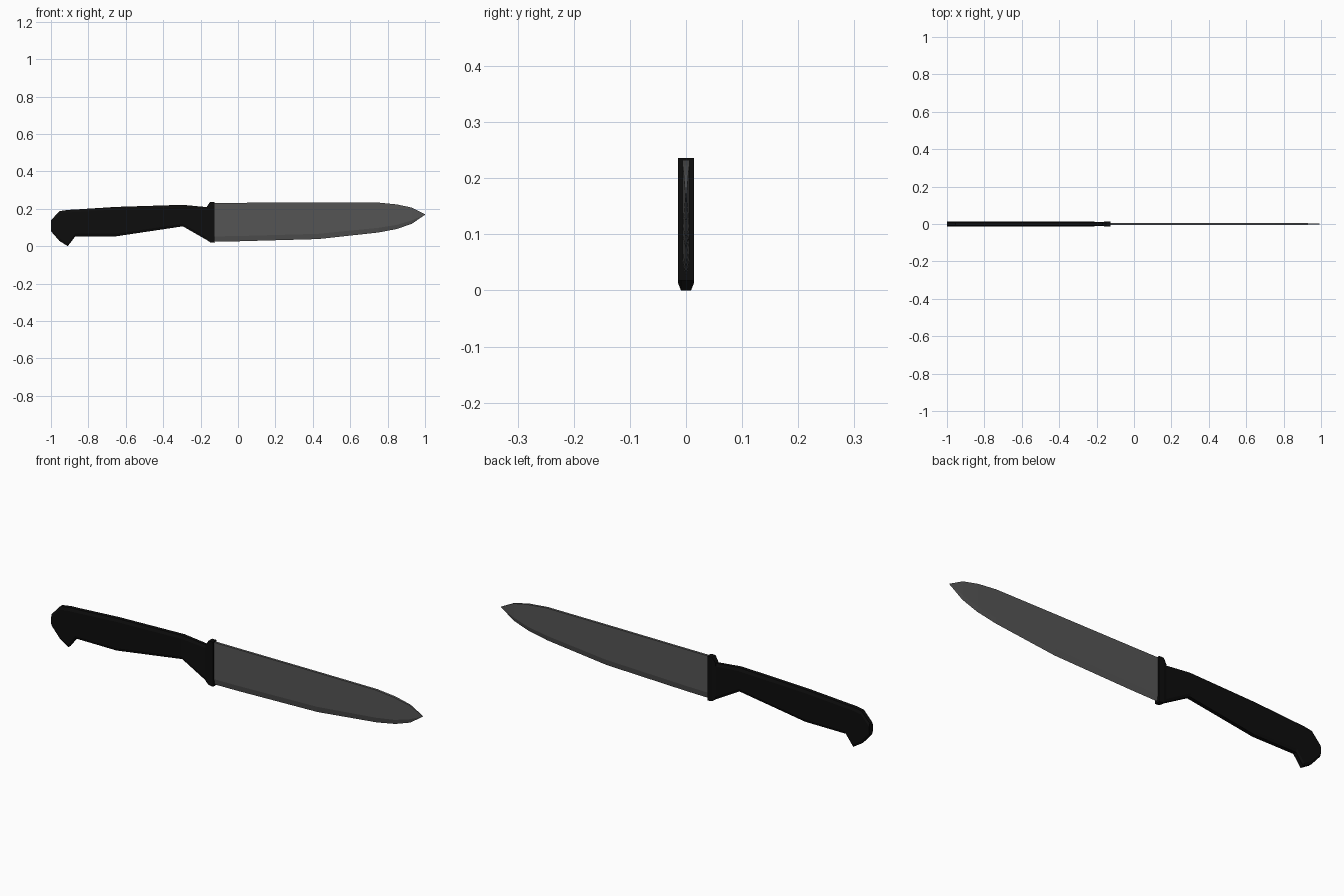
import bpy, bmesh

if "Cube" in bpy.data.objects:
    bpy.data.objects.remove(bpy.data.objects["Cube"])


def material(name, grey):
    mat = bpy.data.materials.new(name)
    mat.diffuse_color = (grey, grey, grey, 1)
    mat.use_nodes = True
    mat.node_tree.nodes["Principled BSDF"].inputs["Base Color"].default_value = mat.diffuse_color
    return mat


def loft(name, stations, section, mat):
    """Skin cross-sections (in y, z) placed at each station's x, with capped ends."""
    bm = bmesh.new()
    rings = [[bm.verts.new((s[0], y, z)) for y, z in section(*s[1:])] for s in stations]
    n = len(rings[0])
    for a, b in zip(rings, rings[1:]):
        for i in range(n):
            j = (i + 1) % n
            bm.faces.new((a[i], a[j], b[j], b[i]))
    bm.faces.new(rings[0])
    bm.faces.new(rings[-1])
    bmesh.ops.remove_doubles(bm, verts=bm.verts, dist=0.0001)
    bmesh.ops.recalc_face_normals(bm, faces=bm.faces)
    me = bpy.data.meshes.new(name)
    bm.to_mesh(me)
    bm.free()
    me.materials.append(mat)
    ob = bpy.data.objects.new(name, me)
    bpy.context.collection.objects.link(ob)
    return ob


def chamfered(top, bottom, half):
    # eight-sided section with slim chamfered corners
    c, w = 0.014, half * 0.62
    right = [(w, bottom), (half, bottom + c), (half, top - c), (w, top)]
    return right + [(-y, z) for y, z in reversed(right)]


def boxed(top, bottom, half):
    return [(half, bottom), (half, top), (-half, top), (-half, bottom)]


def ground_edge(top, bottom, half, bevel):
    # flat spine, parallel sides, ground down to a sharp cutting edge
    return [(0, bottom), (half, bottom + bevel), (half, top),
            (-half, top), (-half, bottom + bevel)]


black = material("black_grip", 0.004)
steel = material("dark_steel", 0.09)

# Handle with hooked pommel: x, top, bottom, half thickness
loft("handle", [
    (-1.00, 0.138, 0.080, 0.0145),
    (-0.955, 0.187, 0.028, 0.0145),
    (-0.91, 0.194, 0.000, 0.0145),
    (-0.87, 0.196, 0.053, 0.0145),
    (-0.65, 0.210, 0.053, 0.0145),
    (-0.295, 0.221, 0.106, 0.0145),
    (-0.16, 0.208, 0.029, 0.0105),
], chamfered, black)

# Guard collar
loft("guard", [
    (-0.168, 0.209, 0.034, 0.0105),
    (-0.150, 0.236, 0.021, 0.0140),
    (-0.125, 0.236, 0.018, 0.0140),
], boxed, black)

# Blade: x, top, bottom, half thickness, edge grind height
loft("blade", [
    (-0.14, 0.232, 0.024, 0.006, 0.028),
    (0.00, 0.232, 0.026, 0.006, 0.028),
    (0.43, 0.233, 0.038, 0.006, 0.028),
    (0.75, 0.233, 0.073, 0.006, 0.025),
    (0.85, 0.223, 0.092, 0.006, 0.022),
    (0.93, 0.206, 0.120, 0.004, 0.018),
    (1.00, 0.170, 0.168, 0.001, 0.001),
], ground_edge, steel)
